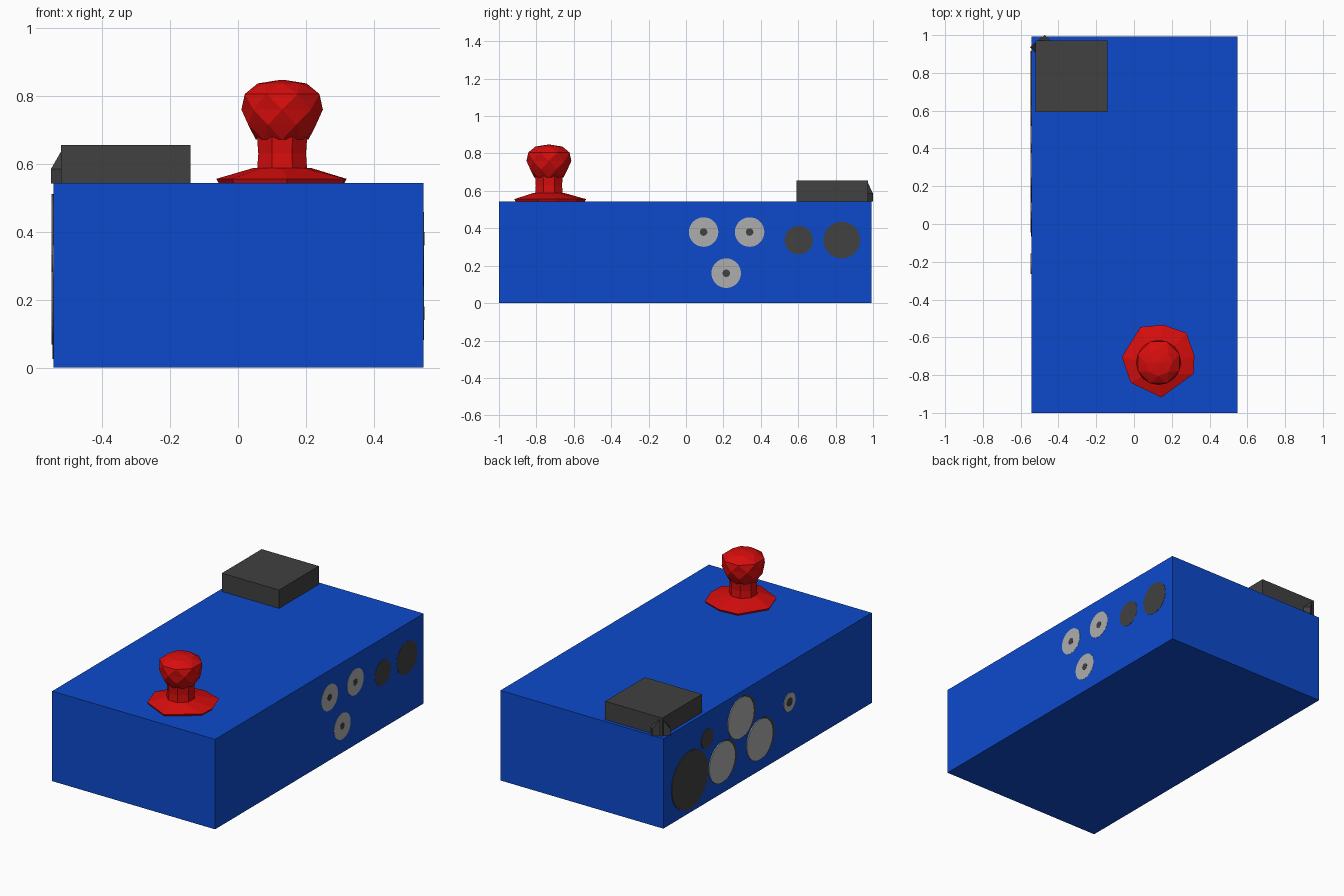
import bpy, bmesh, math
from mathutils import Vector

if "Cube" in bpy.data.objects:
    bpy.data.objects.remove(bpy.data.objects["Cube"])


def material(name, rgb):
    m = bpy.data.materials.new(name)
    m.diffuse_color = (*rgb, 1)
    m.use_nodes = True
    m.node_tree.nodes["Principled BSDF"].inputs["Base Color"].default_value = m.diffuse_color
    return m


BLUE = material("blue", (0.004, 0.068, 0.6))
RED = material("red", (0.68, 0.004, 0.004))
DARK = material("dark_grey", (0.052, 0.052, 0.052))
LIGHT = material("light_grey", (0.42, 0.42, 0.42))


def finish(name, bm, mat):
    bmesh.ops.recalc_face_normals(bm, faces=bm.faces[:])
    me = bpy.data.meshes.new(name)
    bm.to_mesh(me)
    bm.free()
    me.materials.append(mat)
    ob = bpy.data.objects.new(name, me)
    bpy.context.collection.objects.link(ob)
    return ob


def box(name, lo, hi, mat):
    bm = bmesh.new()
    bmesh.ops.create_cube(bm, size=1)
    for v in bm.verts:
        v.co = [(a + b) / 2 + c * (b - a) for a, b, c in zip(lo, hi, v.co)]
    return finish(name, bm, mat)


def loft(name, rings, mat, twisted=False):
    """Skin a stack of equal-length point rings, capped at both ends."""
    bm = bmesh.new()
    vs = [[bm.verts.new(p) for p in ring] for ring in rings]
    n = len(vs[0])
    for a, b in zip(vs, vs[1:]):
        for i in range(n):
            j = (i + 1) % n
            if twisted:
                bm.faces.new((a[i], a[j], b[i]))
                bm.faces.new((a[j], b[j], b[i]))
            else:
                bm.faces.new((a[i], a[j], b[j], b[i]))
    bm.faces.new(vs[0][::-1])
    bm.faces.new(vs[-1])
    return finish(name, bm, mat)


def ring(r, z, turn=0.0, n=8, cx=0.13, cy=-0.733):
    return [(cx + r * math.cos(math.tau * (i + turn) / n),
             cy + r * math.sin(math.tau * (i + turn) / n), z) for i in range(n)]


def disc(name, side, y, z, r, out, mat):
    """Thin round plate on the right (side=1) or left (side=-1) wall."""
    wall = 0.547 if side > 0 else -0.543
    rings = [[(x, y + r * math.cos(math.tau * i / 32), z + r * math.sin(math.tau * i / 32))
              for i in range(32)] for x in (wall - side * 0.003, wall + side * out)]
    return loft(name, rings, mat)


# Main case and the block on its top
box("case", (-0.543, -1, 0), (0.547, 0.992, 0.544), BLUE)
box("top_block", (-0.522, 0.592, 0.54), (-0.14, 0.972, 0.655), DARK)

# Gabled lug set diagonally on the block's outer corner
mid, along, inward = Vector((-0.512, 0.968, 0)), Vector((0.039, 0.032, 0)), Vector((0.07, -0.07, 0))
section = [(-1, 0.543), (1, 0.543), (1, 0.585), (0, 0.653), (-1, 0.585)]
loft("corner_lug", [[mid + along * s + inward * d + Vector((0, 0, z)) for s, z in section]
                    for d in (0, 1)], DARK)

# Knob: irregular octagonal flange, stem and faceted head
rim = [(0.32, -0.698), (0.278, -0.577), (0.156, -0.534), (0.034, -0.545),
       (-0.064, -0.704), (-0.018, -0.84), (0.145, -0.918), (0.315, -0.794)]
loft("knob_flange", [[(0.13 + (x - 0.13) * 0.96, -0.733 + (y + 0.733) * 0.96, 0.542) for x, y in rim],
                     [(x, y, 0.556) for x, y in rim], ring(0.085, 0.588)], RED)
loft("knob_stem", [ring(0.08, 0.58, 0.5), ring(0.076, 0.63, 0.5), ring(0.08, 0.68, 0.5)], RED)
loft("knob_head", [ring(0.078, 0.672, 0), ring(0.108, 0.715, 0.5), ring(0.12, 0.76, 1),
                   ring(0.119, 0.806, 1.5), ring(0.072, 0.837, 2), ring(0.01, 0.847, 2.5)],
     RED, twisted=True)

# Right wall: three sockets with pin holes, two dark dials
for k, (y, z) in enumerate([(0.094, 0.38), (0.34, 0.38), (0.215, 0.16)], 1):
    disc(f"right_socket_{k}", 1, y, z, 0.079, 0.001, LIGHT)
    disc(f"right_socket_hole_{k}", 1, y, z, 0.02, 0.002, DARK)
disc("right_dial_small", 1, 0.603, 0.337, 0.076, 0.001, DARK)
disc("right_dial_large", 1, 0.833, 0.337, 0.098, 0.001, DARK)

# Left wall: large and small dark dials, three backed discs, one small socket
disc("left_dial_large", -1, 0.742, 0.2, 0.175, 0.004, DARK)
disc("left_dial_small", -1, 0.576, 0.386, 0.058, 0.004, DARK)
for k, (y, z) in enumerate([(0.43, 0.19), (0.25, 0.39), (0.07, 0.19)], 1):
    disc(f"left_disc_backing_{k}", -1, y - 0.015, z, 0.122, 0.003, DARK)
    disc(f"left_disc_{k}", -1, y + 0.008, z, 0.122, 0.006, LIGHT)
disc("left_socket", -1, -0.21, 0.307, 0.055, 0.004, LIGHT)
disc("left_socket_hole", -1, -0.21, 0.307, 0.025, 0.006, DARK)
